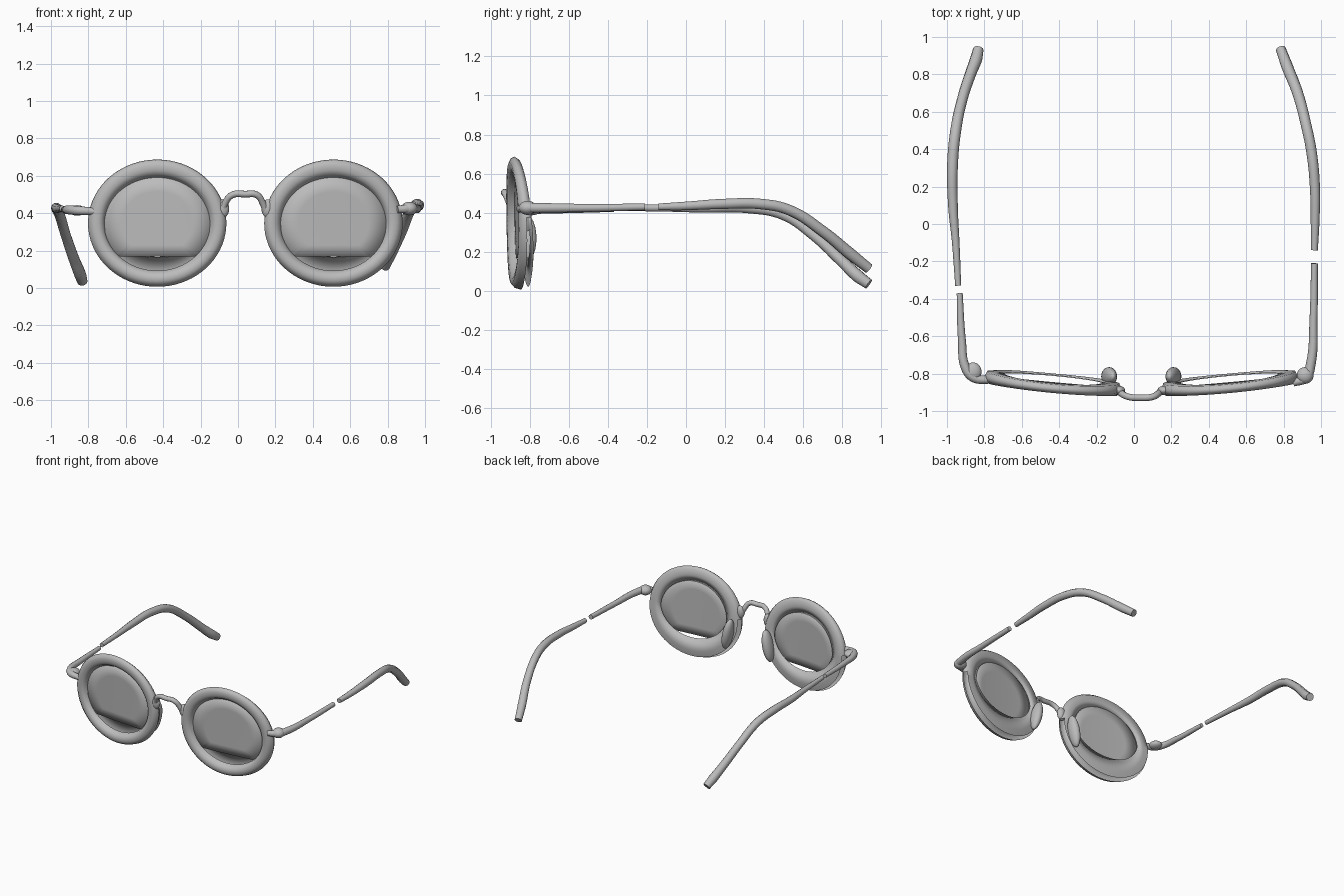
import bpy, bmesh
from math import sin, cos, tau

if "Cube" in bpy.data.objects:
    bpy.data.objects.remove(bpy.data.objects["Cube"], do_unlink=True)

grey = bpy.data.materials.new("plain grey")
grey.use_nodes = True
grey.diffuse_color = (0.5, 0.5, 0.5, 1)
bsdf = grey.node_tree.nodes["Principled BSDF"]
bsdf.inputs["Base Color"].default_value = (0.5, 0.5, 0.5, 1)
bsdf.inputs["Roughness"].default_value = 0.6

SEG = 72
CZ, A, B = 0.347, 0.37, 0.34      # rim centre height and half sizes


def front_y(x, z):
    """Gently wrapped front surface of the frame."""
    return -0.926 + 0.098 * (x - 0.04) ** 2 + 0.012 * (1 - z / 0.69)


def finish(name, bm):
    bmesh.ops.recalc_face_normals(bm, faces=bm.faces)
    me = bpy.data.meshes.new(name)
    bm.to_mesh(me)
    bm.free()
    me.materials.append(grey)
    ob = bpy.data.objects.new(name, me)
    bpy.context.collection.objects.link(ob)
    me.shade_smooth()
    return ob


def tube(name, pts):
    """Rounded bar through points (x, y, z, radius)."""
    cu = bpy.data.curves.new(name, "CURVE")
    cu.dimensions = "3D"
    cu.bevel_depth = 1.0
    cu.bevel_resolution = 3
    cu.resolution_u = 8
    cu.use_fill_caps = True
    sp = cu.splines.new("BEZIER")
    sp.bezier_points.add(len(pts) - 1)
    for p, (x, y, z, r) in zip(sp.bezier_points, pts):
        p.co = (x, y, z)
        p.radius = r
        p.handle_left_type = p.handle_right_type = "AUTO"
    cu.materials.append(grey)
    ob = bpy.data.objects.new(name, cu)
    bpy.context.collection.objects.link(ob)


def blob(name, loc, size, turn=0.0):
    bm = bmesh.new()
    bmesh.ops.create_uvsphere(bm, u_segments=20, v_segments=12, radius=1)
    ob = finish(name, bm)
    ob.location, ob.scale = loc, size
    ob.rotation_euler = (0, turn, 0)


# Rim section: inward distance, share of depth; first the front shell, then the back flange
SECTION = [(0, 0.5), (0.008, 0.2), (0.03, 0), (0.058, 0.05), (0.078, 0.2),
           (0.086, 0.5), (0.1, 0.88), (0.105, 0.95), (0.06, 1), (0.015, 0.9)]
FLANGE = 6


def rim(name, cx):
    bm = bmesh.new()
    rings = []
    for i in range(SEG):
        t = tau * i / SEG
        depth = 0.073 - 0.021 * sin(t)              # shallower at the top
        ring = []
        for j, (d, k) in enumerate(SECTION):
            if j in (FLANGE, FLANGE + 1):           # flange widens at the bottom
                d += 0.055 * max(-sin(t), 0)
            x, z = cx + (A - d) * cos(t), CZ + (B - d) * sin(t)
            ring.append(bm.verts.new((x, front_y(x, z) + k * depth, z)))
        rings.append(ring)
    n = len(SECTION)
    # The lower part is open between the front shell and the flange
    open_below = {FLANGE - 1: -0.2, n - 1: 0.1}
    for i in range(SEG):
        a, b = rings[i], rings[(i + 1) % SEG]
        height = sin(tau * (i + 0.5) / SEG)
        for j in range(n):
            if height > open_below.get(j, -2):
                bm.faces.new((a[j], a[(j + 1) % n], b[(j + 1) % n], b[j]))
    finish(name, bm)


def lens(name, cx):
    """Curved disc with its lower edge cut straight."""
    bm = bmesh.new()
    rings = []
    for f in (0.33, 0.66, 1):
        ring = []
        for i in range(SEG):
            t = tau * i / SEG
            x = cx + f * 0.285 * cos(t)
            z = CZ + f * max(0.256 * sin(t), -0.178)
            ring.append(bm.verts.new((x, front_y(x, z) + 0.04, z)))
        rings.append(ring)
    bm.faces.new(rings[0])
    for a, b in zip(rings, rings[1:]):
        for i in range(SEG):
            j = (i + 1) % SEG
            bm.faces.new((a[i], a[j], b[j], b[i]))
    ob = finish(name, bm)
    mod = ob.modifiers.new("thickness", "SOLIDIFY")
    mod.thickness = 0.006


for side, cx, s in (("right", -0.432, -1), ("left", 0.51, 1)):
    rim(side + "_rim", cx)
    lens(side + "_lens", cx)
    inner = cx - s * 0.335
    # Nose pads and the mounts that hold the bridge
    blob(side + "_nose_pad", (inner + s * 0.036, -0.815, 0.27), (0.036, 0.05, 0.12), -s * 0.2)
    blob(side + "_bridge_mount", (inner - s * 0.015, -0.89, 0.425), (0.035, 0.025, 0.05))

# Arched bridge
tube("bridge", [(-0.085, -0.89, 0.40, 0.018), (-0.068, -0.905, 0.455, 0.018),
                (-0.03, -0.924, 0.498, 0.018), (0.04, -0.929, 0.502, 0.018),
                (0.1, -0.924, 0.498, 0.018), (0.132, -0.905, 0.455, 0.018),
                (0.15, -0.89, 0.40, 0.018)])

# Hinges at the outer corners
blob("right_hinge", (-0.86, -0.79, 0.415), (0.045, 0.05, 0.028))
blob("left_hinge", (0.915, -0.81, 0.425), (0.045, 0.045, 0.036))

# Arms, each in a front and a rear piece
tube("right_arm_front", [(-0.76, -0.835, 0.41, 0.02), (-0.86, -0.82, 0.415, 0.025),
                         (-0.9, -0.77, 0.418, 0.025), (-0.92, -0.62, 0.418, 0.021),
                         (-0.932, -0.37, 0.42, 0.016)])
tube("right_arm_rear", [(-0.94, -0.33, 0.425, 0.016), (-0.953, -0.1, 0.425, 0.02),
                        (-0.968, 0.1, 0.425, 0.026), (-0.97, 0.32, 0.425, 0.029),
                        (-0.953, 0.5, 0.39, 0.029), (-0.92, 0.66, 0.28, 0.028),
                        (-0.875, 0.8, 0.15, 0.03), (-0.845, 0.88, 0.075, 0.033),
                        (-0.832, 0.935, 0.035, 0.028)])
tube("left_arm_front", [(0.85, -0.85, 0.42, 0.02), (0.92, -0.82, 0.425, 0.026),
                        (0.945, -0.75, 0.425, 0.026), (0.96, -0.5, 0.425, 0.021),
                        (0.965, -0.21, 0.43, 0.018)])
tube("left_arm_rear", [(0.965, -0.14, 0.43, 0.018), (0.968, 0, 0.435, 0.023),
                       (0.968, 0.18, 0.445, 0.027), (0.95, 0.38, 0.445, 0.028),
                       (0.92, 0.53, 0.413, 0.028), (0.875, 0.7, 0.305, 0.029),
                       (0.82, 0.84, 0.19, 0.031), (0.785, 0.935, 0.115, 0.027)])
